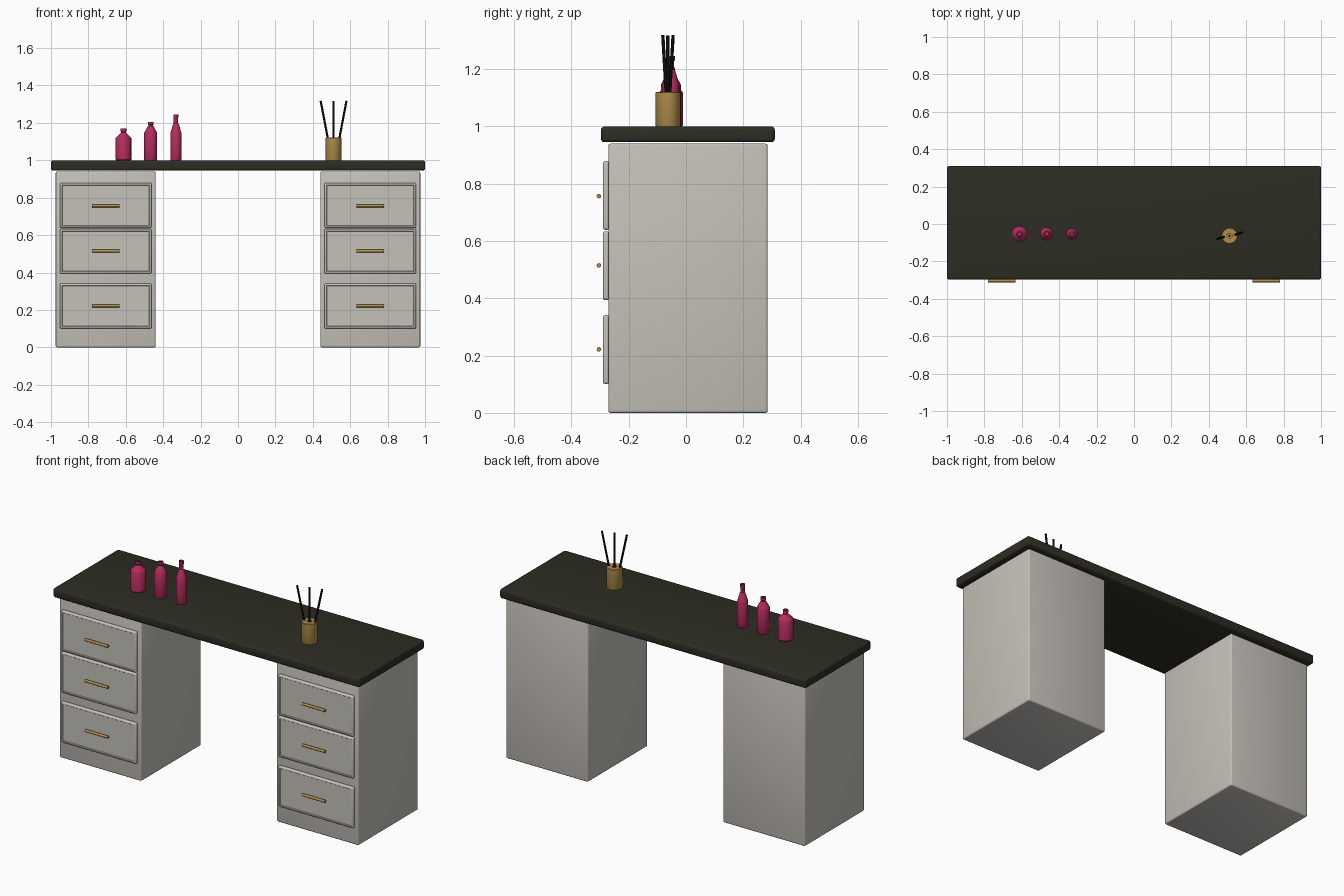
import bpy
import bmesh
import math
from mathutils import Vector

if "Cube" in bpy.data.objects:
    bpy.data.objects.remove(bpy.data.objects["Cube"], do_unlink=True)


def material(name, r, g, b):
    m = bpy.data.materials.new(name)
    m.use_nodes = True
    m.diffuse_color = (r, g, b, 1)
    m.node_tree.nodes["Principled BSDF"].inputs["Base Color"].default_value = (r, g, b, 1)
    return m


DARK = material("dark olive top", 0.027, 0.026, 0.017)
GREY = material("warm grey paint", 0.56, 0.535, 0.49)
GOLD = material("brushed gold", 0.43, 0.27, 0.07)
PINK = material("raspberry glass", 0.46, 0.025, 0.11)
BLACK = material("black reed", 0.007, 0.008, 0.007)


def finish(name, bm, mat):
    bmesh.ops.recalc_face_normals(bm, faces=bm.faces)
    mesh = bpy.data.meshes.new(name)
    bm.to_mesh(mesh)
    bm.free()
    mesh.materials.append(mat)
    ob = bpy.data.objects.new(name, mesh)
    bpy.context.collection.objects.link(ob)
    bpy.ops.object.select_all(action="DESELECT")
    ob.select_set(True)
    bpy.context.view_layer.objects.active = ob
    bpy.ops.object.shade_smooth_by_angle(angle=math.radians(35))
    return ob


def box(name, lo, hi, mat, bevel, panel=False):
    lo, hi = Vector(lo), Vector(hi)
    bm = bmesh.new()
    bmesh.ops.create_cube(bm, size=1)
    for v in bm.verts:
        v.co = (lo + hi) / 2 + v.co * (hi - lo)
    bmesh.ops.bevel(bm, geom=bm.edges[:], offset=bevel, segments=3,
                    profile=0.5, affect="EDGES")
    if panel:
        # shallow recessed field framed by a narrow rim
        bm.normal_update()
        front = max((f for f in bm.faces if f.normal.y < -0.9), key=lambda f: f.calc_area())
        bmesh.ops.inset_region(bm, faces=[front], thickness=0.004)
        bmesh.ops.inset_region(bm, faces=[front], thickness=0.004, depth=-0.004)
    return finish(name, bm, mat)


def lathe(name, profile, centre, mat, sides=16):
    bm = bmesh.new()
    rings = []
    for r, z in profile:
        rings.append([bm.verts.new((centre[0] + r * math.cos(2 * math.pi * i / sides),
                                    centre[1] + r * math.sin(2 * math.pi * i / sides), z))
                      for i in range(sides)])
    for a, b in zip(rings, rings[1:]):
        for i in range(sides):
            j = (i + 1) % sides
            bm.faces.new((a[i], a[j], b[j], b[i]))
    bm.faces.new(rings[0])
    bm.faces.new(rings[-1])
    return finish(name, bm, mat)


def rod(name, start, end, radius, mat, sides=12):
    start, end = Vector(start), Vector(end)
    axis = end - start
    bm = bmesh.new()
    bmesh.ops.create_cone(bm, cap_ends=True, segments=sides, radius1=radius,
                          radius2=radius, depth=axis.length)
    turn = axis.to_track_quat("Z", "Y")
    for v in bm.verts:
        v.co = turn @ v.co + (start + end) / 2
    return finish(name, bm, mat)


# Desk top
box("desk_top", (-1, -0.297, 0.945), (1, 0.31, 1), DARK, 0.012)

# Pedestals with three drawers and handles each
DRAWERS = {"top": (0.639, 0.879, 0.757), "middle": (0.394, 0.634, 0.515),
           "bottom": (0.101, 0.341, 0.222)}
for side, cx in (("right", -0.7075), ("left", 0.7075)):
    box(side + "_pedestal", (cx - 0.267, -0.271, 0), (cx + 0.267, 0.285, 0.94), GREY, 0.008)
    for level, (z0, z1, zh) in DRAWERS.items():
        label = side + "_" + level
        box(label + "_drawer", (cx - 0.245, -0.29, z0), (cx + 0.245, -0.268, z1),
            GREY, 0.008, panel=True)
        rod(label + "_handle", (cx - 0.074, -0.304, zh), (cx + 0.074, -0.304, zh), 0.008, GOLD)


# Bottles: body, sloping shoulder, neck, lip and hollow mouth
def bottle(name, x, r, shoulder, neck_z, top, neck):
    lathe(name, [(r * 0.93, 1), (r, 1.004), (r, shoulder - 0.004), (r * 0.94, shoulder),
                 (neck * 1.1, neck_z), (neck * 0.85, neck_z + 0.004),
                 (neck * 0.85, top - 0.018), (neck, top - 0.015), (neck, top),
                 (neck * 0.6, top), (neck * 0.6, top - 0.012)], (x, -0.053), PINK)


bottle("short_bottle", -0.612, 0.042, 1.122, 1.144, 1.17, 0.015)
bottle("medium_bottle", -0.467, 0.035, 1.15, 1.18, 1.206, 0.015)
bottle("tall_bottle", -0.332, 0.03, 1.15, 1.195, 1.246, 0.014)

# Reed holder and reeds
HX, HY = 0.511, -0.063
lathe("reed_holder", [(0.042, 1), (0.043, 1.002), (0.043, 1.119), (0.041, 1.121),
                      (0.013, 1.121), (0.013, 1.11)], (HX, HY), GOLD)
for name, dx, dy in (("right", -1, -1), ("middle", 0, 0), ("left", 1, 1)):
    rod(name + "_reed", (HX + dx * 0.02, HY + dy * 0.003, 1.06),
        (HX + dx * 0.069, HY + dy * 0.018, 1.318), 0.006, BLACK, 8)
